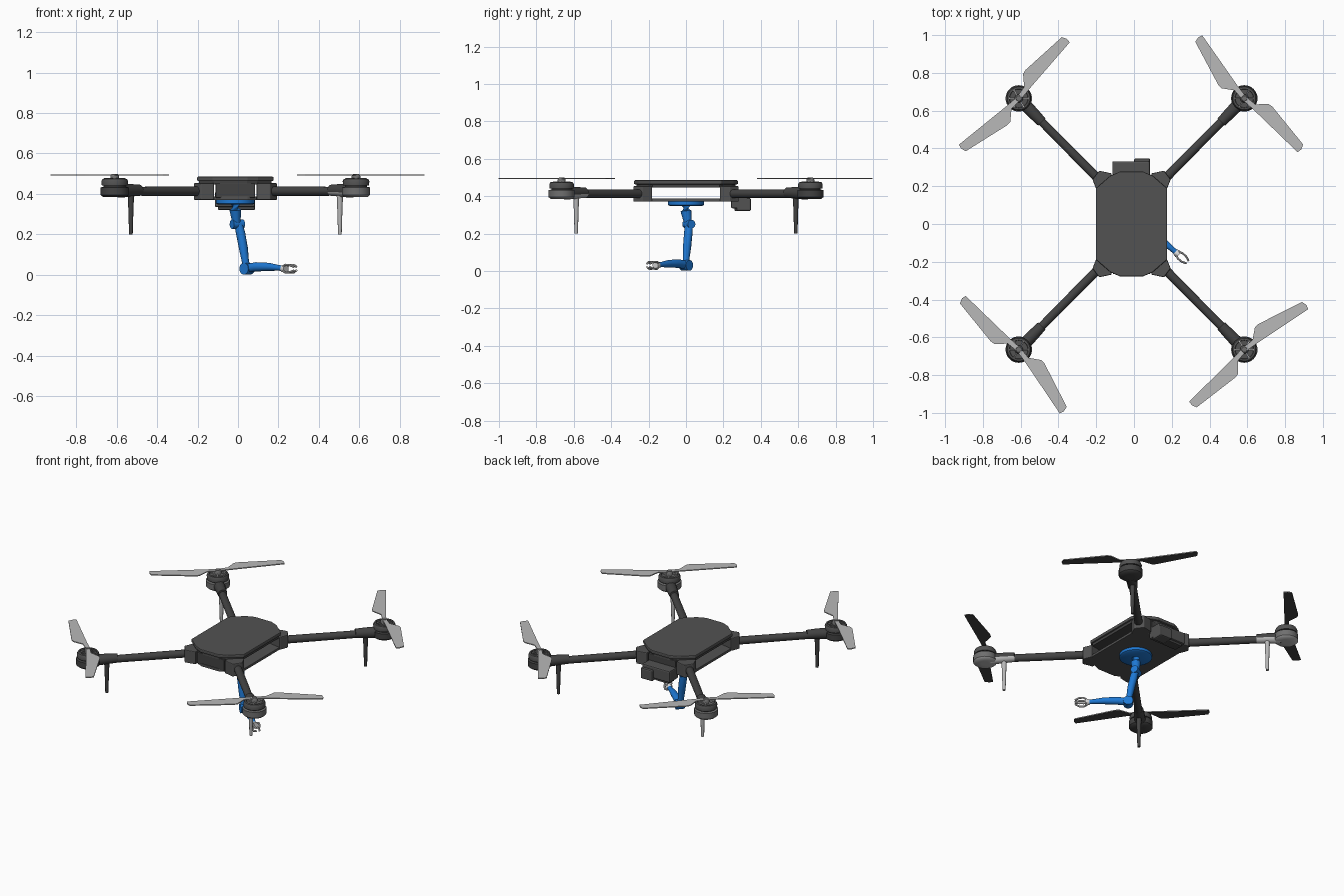
import bpy, bmesh, math
from mathutils import Vector

if "Cube" in bpy.data.objects:
    bpy.data.objects.remove(bpy.data.objects["Cube"], do_unlink=True)

CX = -0.013  # airframe centre line


def material(name, r, g, b):
    m = bpy.data.materials.new(name)
    m.use_nodes = True
    m.diffuse_color = (r, g, b, 1)
    m.node_tree.nodes["Principled BSDF"].inputs["Base Color"].default_value = (r, g, b, 1)
    return m


BODY = material("charcoal", 0.085, 0.085, 0.085)
DARK = material("dark grey", 0.055, 0.055, 0.055)
MID = material("mid grey", 0.16, 0.16, 0.16)
LIGHT = material("light grey", 0.48, 0.48, 0.48)
WHITE = material("off white", 0.7, 0.7, 0.7)
BLUE = material("blue", 0.013, 0.19, 0.66)


def finish(name, bm, mat, bevel=0, smooth=False):
    bmesh.ops.recalc_face_normals(bm, faces=bm.faces)
    me = bpy.data.meshes.new(name)
    bm.to_mesh(me)
    bm.free()
    me.materials.append(mat)
    ob = bpy.data.objects.new(name, me)
    bpy.context.collection.objects.link(ob)
    if bevel:
        mod = ob.modifiers.new("bevel", "BEVEL")
        mod.width, mod.segments = bevel, 2
    if smooth:
        bpy.ops.object.select_all(action='DESELECT')
        ob.select_set(True)
        bpy.context.view_layer.objects.active = ob
        bpy.ops.object.shade_smooth_by_angle(angle=math.radians(40))
    return ob


def prism(name, pts, z0, z1, mat, bevel=0):
    bm = bmesh.new()
    face = bm.faces.new([bm.verts.new((x, y, z0)) for x, y in pts])
    top = bmesh.ops.extrude_face_region(bm, geom=[face])["geom"]
    bmesh.ops.translate(bm, vec=(0, 0, z1 - z0),
                        verts=[v for v in top if isinstance(v, bmesh.types.BMVert)])
    return finish(name, bm, mat, bevel)


def box(name, x, y, z, mat, bevel=0):
    pts = [(x[0], y[0]), (x[1], y[0]), (x[1], y[1]), (x[0], y[1])]
    return prism(name, pts, z[0], z[1], mat, bevel)


def limb(name, path, mat, sides=20):
    """Loft round sections (x, y, z, radius) along a path."""
    bm = bmesh.new()
    pts = [Vector(p[:3]) for p in path]
    rings = []
    for i, p in enumerate(pts):
        d = pts[min(i + 1, len(pts) - 1)] - pts[max(i - 1, 0)]
        q = Vector((0, 0, 1)).rotation_difference(d)
        rings.append([bm.verts.new(p + q @ Vector((path[i][3] * math.cos(a), path[i][3] * math.sin(a), 0)))
                      for a in (math.tau * k / sides for k in range(sides))])
    for r, s in zip(rings, rings[1:]):
        for k in range(sides):
            n = (k + 1) % sides
            bm.faces.new((r[k], r[n], s[n], s[k]))
    bm.faces.new(rings[0])
    bm.faces.new(rings[-1])
    return finish(name, bm, mat, smooth=True)


def lathe(name, x, y, profile, mat, sides=32):
    """Stack of (radius, height) rings around a vertical axis."""
    bm = bmesh.new()
    rings = [[bm.verts.new((x + r * math.cos(math.tau * k / sides), y + r * math.sin(math.tau * k / sides), z))
              for k in range(sides)] for r, z in profile]
    for r, s in zip(rings, rings[1:]):
        for k in range(sides):
            n = (k + 1) % sides
            bm.faces.new((r[k], r[n], s[n], s[k]))
    bm.faces.new(rings[0])
    bm.faces.new(rings[-1])
    return finish(name, bm, mat, smooth=True)


def paint_below(ob, mat):
    """Give the faces that look down another colour."""
    ob.data.materials.append(mat)
    for p in ob.data.polygons:
        if p.normal.z < -0.3:
            p.material_index = 1


def outline(s):
    """Long octagon with bowed ends, scaled about the body centre."""
    quarter = [(0.185, 0.185), (0.11, 0.25), (0.06, 0.272)]
    half = quarter + [(-x, y) for x, y in reversed(quarter)]
    return [(CX + x * s, y * s) for x, y in half + [(-x, -y) for x, y in half]]


# Body: two plates with an open bay between them
prism("bottom_plate", outline(0.99), 0.37, 0.387, BODY, 0.003)
prism("bay_roof", outline(0.97), 0.446, 0.463, DARK)
prism("top_lid", outline(1.02), 0.463, 0.485, BODY, 0.005)
for side, y in (("front", (-0.265, -0.19)), ("rear", (0.19, 0.265))):
    box(side + "_wall", (CX - 0.098, CX + 0.098), y, (0.38, 0.452), DARK, 0.004)

# Rear sensor housing
box("sensor_housing", (-0.115, 0.085), (0.24, 0.332), (0.335, 0.41), BODY, 0.008)
box("sensor_lens_block", (0, 0.085), (0.27, 0.347), (0.32, 0.39), BODY, 0.008)
box("sensor_lower_block", (-0.1, 0.0), (0.26, 0.32), (0.32, 0.36), DARK, 0.006)

# Rotor arms: two diagonal corners carry the lighter underside
BLADE = [(0, -0.012), (0.08, -0.012), (0.4, -0.023), (0.405, 0.0), (0.395, 0.027),
         (0.14, 0.067), (0.115, 0.064), (0.065, 0.016), (0, 0.012)]
CORNERS = {("left", "rear"): (1, 1, 127, 318), ("right", "rear"): (-1, 1, 51, 221),
           ("right", "front"): (-1, -1, 138, 306), ("left", "front"): (1, -1, 35.6, 226.6)}
BLOCK = [(0.185, 0.18), (0.207, 0.235), (0.172, 0.282), (0.105, 0.268), (0.105, 0.195)]
CLAMP = [(0.455, 0.5), (0.483, 0.48), (0.575, 0.6), (0.535, 0.645), (0.42, 0.54)]

for (lr, fr), (sx, sy, *angles) in CORNERS.items():
    tag = "_" + fr + "_" + lr
    pale = sx * sy < 0

    def at(x, y):
        return CX + sx * x, sy * y

    prism("corner_block" + tag, [at(*p) for p in BLOCK], 0.37, 0.453, BODY, 0.005)
    limb("arm_tube" + tag, [(*at(0.16, 0.222), 0.413, 0.024), (*at(0.56, 0.627), 0.413, 0.022)], DARK)
    mx, my = at(0.597, 0.665)

    # Motor clamp, following the arm
    clamp = limb("motor_clamp" + tag, [(*at(0.475, 0.54), 0.418, 0.028), (*at(0.51, 0.576), 0.418, 0.031),
                                       (*at(0.575, 0.643), 0.415, 0.035)], DARK, 12)
    cup = lathe("motor_cup" + tag, mx, my, [(0.02, 0.385), (0.058, 0.385), (0.07, 0.395),
                                            (0.07, 0.432), (0.05, 0.436)], MID if pale else DARK)
    lathe("motor_core" + tag, mx, my, [(0.055, 0.43), (0.055, 0.445)], DARK)
    lathe("rotor_bell" + tag, mx, my, [(0.064, 0.441), (0.066, 0.462), (0.06, 0.474),
                                       (0.05, 0.476), (0.048, 0.47)], BODY)
    lathe("propeller_hub" + tag, mx, my, [(0.022, 0.468), (0.022, 0.488), (0.014, 0.499)], MID, 20)

    # Radial spokes on top of the rotor
    for k in range(6):
        a = math.tau * k / 6
        u, v = Vector((math.cos(a), math.sin(a))), Vector((-math.sin(a), math.cos(a)))
        c = Vector((mx, my))
        prism("rotor_spoke" + tag, [c + u * r + v * w for r, w in
                                    ((0.015, -0.004), (0.052, -0.004), (0.052, 0.004), (0.015, 0.004))],
              0.466, 0.478, LIGHT if pale else MID)

    # Propeller blades, pale above and dark beneath
    for a in map(math.radians, angles):
        pts = [(mx + x * math.cos(a) - y * math.sin(a), my + x * math.sin(a) + y * math.cos(a)) for x, y in BLADE]
        blade = prism("propeller_blade" + tag, pts, 0.491, 0.497, LIGHT)
        paint_below(blade, DARK)

    # Landing leg
    lx, ly = at(0.517, 0.587)
    limb("landing_leg" + tag, [(lx, ly, 0.4, 0.016), (lx, ly, 0.33, 0.013), (lx, ly, 0.2, 0.009)],
         LIGHT if pale else DARK, 12)
    if pale:
        paint_below(clamp, LIGHT)
        paint_below(cup, LIGHT)

# Manipulator hanging below the body
lathe("mount_disc", CX, 0, [(0.085, 0.347), (0.096, 0.353), (0.096, 0.371)], BLUE, 40)
limb("shoulder", [(CX, 0, 0.352, 0.031), (CX, 0, 0.32, 0.029), (-0.009, 0.008, 0.27, 0.022),
                  (-0.006, 0.014, 0.235, 0.018)], BLUE)
limb("shoulder_joint", [(-0.03, 0.0, 0.25, 0.023), (0.024, 0.03, 0.25, 0.023)], BLUE)
limb("upper_arm", [(0.0, 0.016, 0.26, 0.02), (0.014, 0.012, 0.2, 0.023), (0.027, 0.006, 0.13, 0.022),
                   (0.036, 0.001, 0.07, 0.018), (0.043, 0, 0.03, 0.018)], BLUE)
elbow = Vector((0.045, 0, 0.03))
ahead = Vector((0.195, -0.165, 0)).normalized()
across = Vector((-ahead.y, ahead.x, 0))
limb("elbow_joint", [(*(elbow + across * s), 0.029) for s in (-0.025, 0.025)], BLUE)


def reach(d, w=0, h=0):
    return elbow + ahead * d + across * w + Vector((0, 0, h))


limb("forearm", [(*reach(0, h=0.002), 0.022), (*reach(0.06, h=0.009), 0.023), (*reach(0.14, h=0.009), 0.02),
                 (*reach(0.205, h=0.004), 0.014), (*reach(0.235, h=0.001), 0.014)], BLUE)

# Gripper: palm and four curved fingers
limb("gripper_palm", [(*reach(0.228), 0.016), (*reach(0.244), 0.021), (*reach(0.253), 0.02)], WHITE, 12)
for w in (-1, 1):
    for h in (-1, 1):
        limb("gripper_finger", [(*reach(d, w * s, h * s), 0.0055) for d, s in
                                ((0.243, 0.012), (0.262, 0.019), (0.288, 0.018), (0.312, 0.009))], WHITE, 8)
